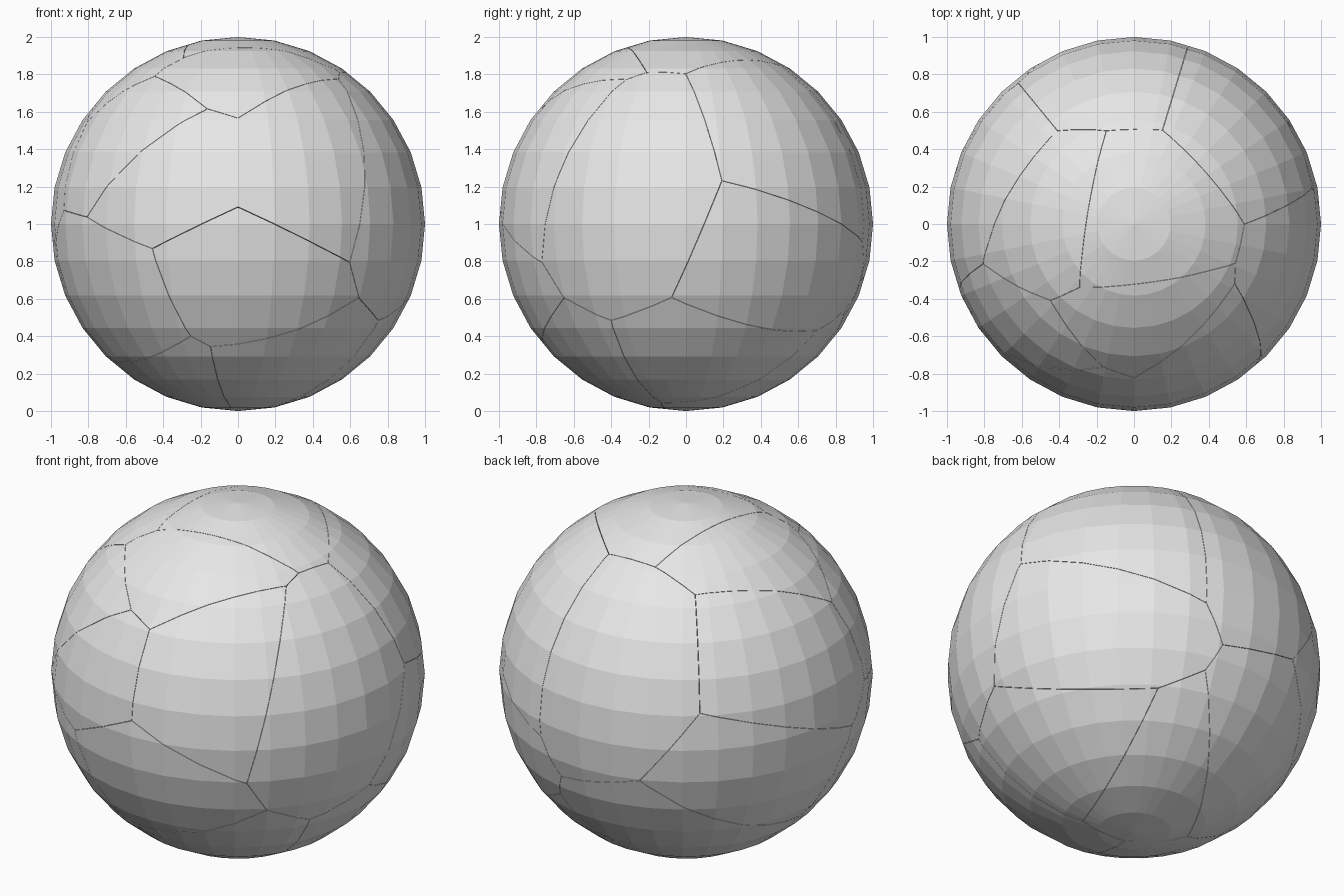
import bpy, bmesh, math
from mathutils import Vector

if "Cube" in bpy.data.objects:
    bpy.data.objects.remove(bpy.data.objects["Cube"])

STEP = math.pi / 16      # angle between neighbouring rings / segments
GAP = 0.001              # half width of the cracks

# One grid point of the sphere per shard: (ring from the equator, segment from the front)
SEEDS = [
    (2, 2), (-2, 0), (2, -2), (3, -3), (5, -1), (7, -5), (6, -7),
    (1, 6), (2, 12), (-1, 11), (-5, 10), (-5, 1), (-3, -4), (-5, -3),
    (2, -15), (2, -10), (-1, -11), (-4, -13), (-6, 13),
]

grey = bpy.data.materials.new("stone grey")
grey.diffuse_color = (0.8, 0.8, 0.8, 1)
grey.use_nodes = True
grey.node_tree.nodes["Principled BSDF"].inputs["Base Color"].default_value = grey.diffuse_color


def on_sphere(ring, segment):
    lat, lon = ring * STEP, segment * STEP
    return Vector((math.cos(lat) * math.sin(lon),
                   -math.cos(lat) * math.cos(lon),
                   math.sin(lat)))


def make_shard(name, seed, others):
    """Cut a solid low-poly sphere down to the region nearest to the seed."""
    bm = bmesh.new()
    bmesh.ops.create_uvsphere(bm, u_segments=32, v_segments=16, radius=1)
    for other in others:
        normal = (other - seed).normalized()
        bmesh.ops.bisect_plane(
            bm, geom=bm.verts[:] + bm.edges[:] + bm.faces[:], dist=1e-5,
            plane_co=-normal * GAP, plane_no=normal, clear_outer=True)
        # close the cut with a flat wall
        rim = [e for e in bm.edges if e.is_boundary]
        if rim:
            bmesh.ops.holes_fill(bm, edges=rim, sides=0)
    bmesh.ops.recalc_face_normals(bm, faces=bm.faces[:])
    bmesh.ops.translate(bm, verts=bm.verts[:], vec=(0, 0, 1))
    mesh = bpy.data.meshes.new(name)
    bm.to_mesh(mesh)
    bm.free()
    mesh.materials.append(grey)
    bpy.context.collection.objects.link(bpy.data.objects.new(name, mesh))


# Sphere broken into fitted shards
points = [on_sphere(*s) for s in SEEDS]
for i, p in enumerate(points):
    # nearest neighbours first, so the far planes have nothing left to cut
    rest = sorted((q for q in points if q is not p), key=lambda q: (q - p).length)
    make_shard(f"sphere_shard_{i + 1:02d}", p, rest)
